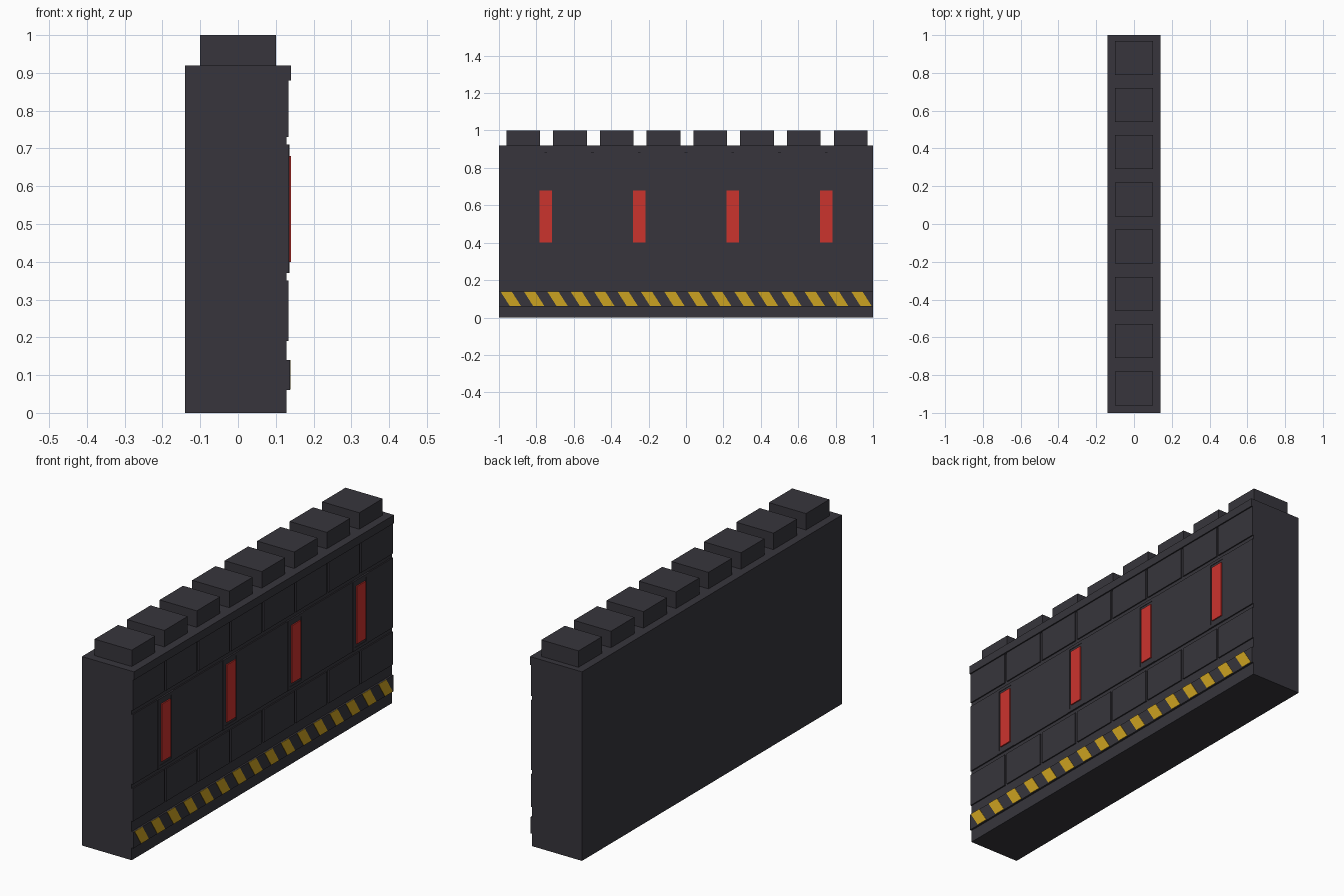
import bpy

if "Cube" in bpy.data.objects:
    bpy.data.objects.remove(bpy.data.objects["Cube"], do_unlink=True)


def make_material(name, colour):
    m = bpy.data.materials.new(name)
    m.use_nodes = True
    m.diffuse_color = (*colour, 1)
    bsdf = next(n for n in m.node_tree.nodes if n.type == "BSDF_PRINCIPLED")
    bsdf.inputs["Base Color"].default_value = (*colour, 1)
    return m


charcoal = make_material("charcoal", (0.038, 0.036, 0.045))
red = make_material("red", (0.6, 0.033, 0.027))
yellow = make_material("yellow", (0.6, 0.36, 0.015))


def block(name, x, y, z, mat, lean=0):
    """Box from (low, high) ranges; lean slides its top edge along y."""
    verts = [(px, py + (lean if pz == z[1] else 0), pz)
             for px in x for py in y for pz in z]
    faces = [(0, 1, 3, 2), (4, 6, 7, 5), (0, 4, 5, 1),
             (2, 3, 7, 6), (0, 2, 6, 4), (1, 5, 7, 3)]
    mesh = bpy.data.meshes.new(name)
    mesh.from_pydata(verts, [], faces)
    mesh.materials.append(mat)
    obj = bpy.data.objects.new(name, mesh)
    bpy.context.collection.objects.link(obj)
    return obj


BACK, FACE = -0.14, 0.128      # wall thickness
PANEL, TRIM = 0.134, 0.139     # raised layers on the detailed side

# Wall core and overhanging cap
block("wall_core", (BACK, FACE), (-1, 1), (0, 0.88), charcoal)
block("wall_cap", (BACK, 0.14), (-1, 1), (0.88, 0.92), charcoal)

# Battlements along the top
for i in range(8):
    y = -0.87 + 0.25 * i
    block("battlement", (-0.1, 0.1), (y - 0.09, y + 0.09), (0.92, 1), charcoal)


# Rows of raised wall panels, split at the given joints
def panel_row(name, z, joints):
    edges = [-1, *joints, 1]
    for a, b in zip(edges, edges[1:]):
        low = a if a == -1 else a + 0.007
        high = b if b == 1 else b - 0.007
        block(name, (FACE, PANEL), (low, high), z, charcoal)


quarters = [-0.75 + 0.25 * i for i in range(7)]
panel_row("upper_panel", (0.73, 0.88), quarters)
panel_row("middle_panel", (0.37, 0.71), [])
panel_row("lower_panel", (0.19, 0.35), quarters)

# Framed red light slits
for i in range(4):
    y = -0.75 + 0.5 * i
    for side in (-1, 1):
        edge = sorted((y + side * 0.045, y + side * 0.06))
        block("slit_frame_side", (PANEL, 0.136), edge, (0.37, 0.71), charcoal)
    for z in ((0.37, 0.385), (0.695, 0.71)):
        block("slit_frame_end", (PANEL, 0.136), (y - 0.045, y + 0.045), z, charcoal)
    block("light_slit", (PANEL, 0.14), (y - 0.033, y + 0.033), (0.4, 0.68), red)

# Hazard band with slanted yellow stripes
block("hazard_band", (FACE, 0.137), (-1, 1), (0.06, 0.14), charcoal)
for i in range(16):
    y = -0.9375 + 0.125 * i
    block("hazard_stripe", (0.137, TRIM), (y - 0.005, y + 0.055),
          (0.062, 0.14), yellow, lean=-0.05)
